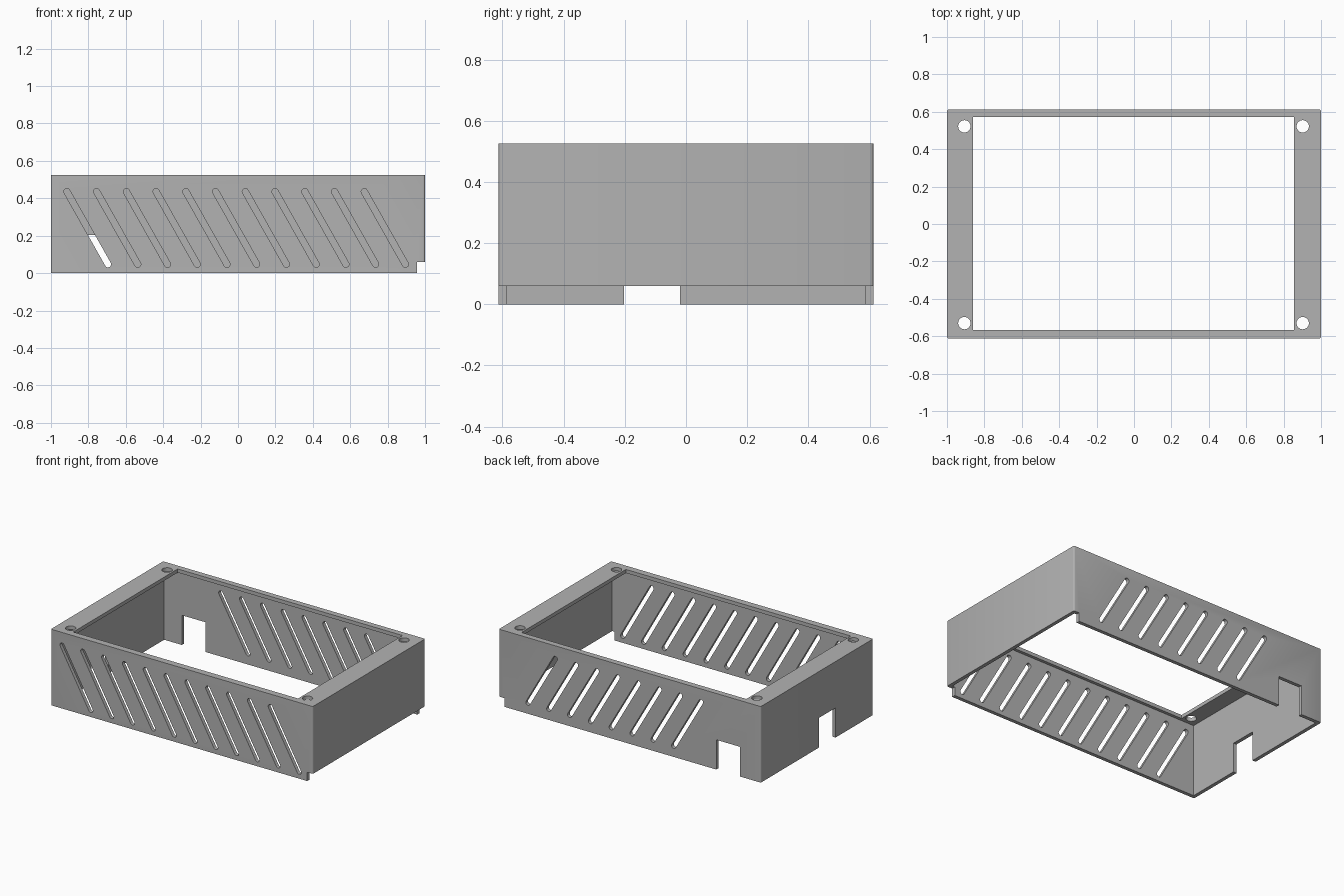
import bpy, bmesh, math
from mathutils import Matrix, Vector

if "Cube" in bpy.data.objects:
    bpy.data.objects.remove(bpy.data.objects["Cube"], do_unlink=True)

HX, HY, H = 1.0, 0.6125, 0.525   # outer half sizes and height
WALL, LID = 0.025, 0.025         # wall and rim thickness
PITCH = 0.159                    # vent spacing

grey = bpy.data.materials.new("grey plastic")
grey.use_nodes = True
colour = (0.45, 0.45, 0.45, 1)
grey.diffuse_color = colour
grey.node_tree.nodes["Principled BSDF"].inputs["Base Color"].default_value = colour


def add_box(bm, lo, hi):
    """Box between two opposite corners."""
    lo, hi = Vector(lo), Vector(hi)
    m = Matrix.Translation((lo + hi) / 2) @ Matrix.Diagonal((*(hi - lo), 1))
    return bmesh.ops.create_cube(bm, size=1, matrix=m)["verts"]


def add_slot(bm, top, bottom, y, r=0.0165, steps=8):
    """Round-ended slanted slot running through the wall at y."""
    a, b = Vector((top[0], 0, top[1])), Vector((bottom[0], 0, bottom[1]))
    along = (a - b).normalized()
    side = Vector((along.z, 0, -along.x))
    pts = []
    for centre, turn in ((a, 0), (b, math.pi)):
        for i in range(steps + 1):
            t = turn + math.pi * i / steps
            pts.append(centre + r * (math.cos(t) * side + math.sin(t) * along))
    face = bm.faces.new([bm.verts.new(p + Vector((0, y - 0.05, 0))) for p in pts])
    out = bmesh.ops.extrude_face_region(bm, geom=[face])["geom"]
    bmesh.ops.translate(bm, vec=(0, 0.1, 0),
                        verts=[v for v in out if isinstance(v, bmesh.types.BMVert)])


def make_object(name, bm):
    bmesh.ops.recalc_face_normals(bm, faces=bm.faces)
    mesh = bpy.data.meshes.new(name)
    bm.to_mesh(mesh)
    bm.free()
    mesh.materials.append(grey)
    obj = bpy.data.objects.new(name, mesh)
    bpy.context.collection.objects.link(obj)
    return obj


def cut(target, bm, name):
    """Subtract the solids in bm from the target."""
    cutter = make_object(name, bm)
    cutter.hide_render = True
    mod = target.modifiers.new(name, "BOOLEAN")
    mod.operation, mod.solver, mod.object = "DIFFERENCE", "EXACT", cutter
    bpy.context.view_layer.objects.active = target
    bpy.ops.object.modifier_apply(modifier=mod.name)
    bpy.data.objects.remove(cutter, do_unlink=True)


# Outer block with slightly rounded upright corners
bm = bmesh.new()
add_box(bm, (-HX, -HY, 0), (HX, HY, H))
upright = [e for e in bm.edges if abs(e.verts[0].co.z - e.verts[1].co.z) > 0.1]
bmesh.ops.bevel(bm, geom=upright, offset=0.01, segments=3, profile=0.5, affect="EDGES")
case = make_object("case_frame", bm)

# Hollow inside, open at the bottom
bm = bmesh.new()
add_box(bm, (WALL - HX, WALL - HY, -0.1), (HX - WALL, HY - WALL, H - LID))
cut(case, bm, "cavity")

bm = bmesh.new()
# Large opening and screw holes in the top rim
add_box(bm, (-0.861, -0.567, H - 0.06), (0.856, 0.572, H + 0.1))
for x in (-0.907, 0.902):
    for y in (-0.53, 0.522):
        bmesh.ops.create_cone(bm, cap_ends=True, segments=32, radius1=0.033, radius2=0.033,
                              depth=0.2, matrix=Matrix.Translation((x, y, H)))
# Connector notches in the right and back walls, lower step at the left end
add_box(bm, (-HX - 0.1, -0.203, -0.1), (-HX + 0.06, -0.02, 0.205))
add_box(bm, (-0.84, HY - 0.06, -0.1), (-0.66, HY + 0.1, 0.205))
add_box(bm, (0.957, -HY - 0.1, -0.1), (HX + 0.1, HY + 0.1, 0.06))
# Slanted vents, front and back
for i in range(11):
    d = i * PITCH
    add_slot(bm, (-0.915 + d, 0.436), (-0.695 + d, 0.047), -HY)
for i in range(8):
    d = i * PITCH
    add_slot(bm, (0.57 - d, 0.436), (0.778 - d, 0.075), HY)
cut(case, bm, "openings")

# Smooth the round parts, keep the edges sharp
bpy.ops.object.select_all(action="DESELECT")
case.select_set(True)
bpy.context.view_layer.objects.active = case
bpy.ops.object.shade_smooth_by_angle(angle=math.radians(35))
